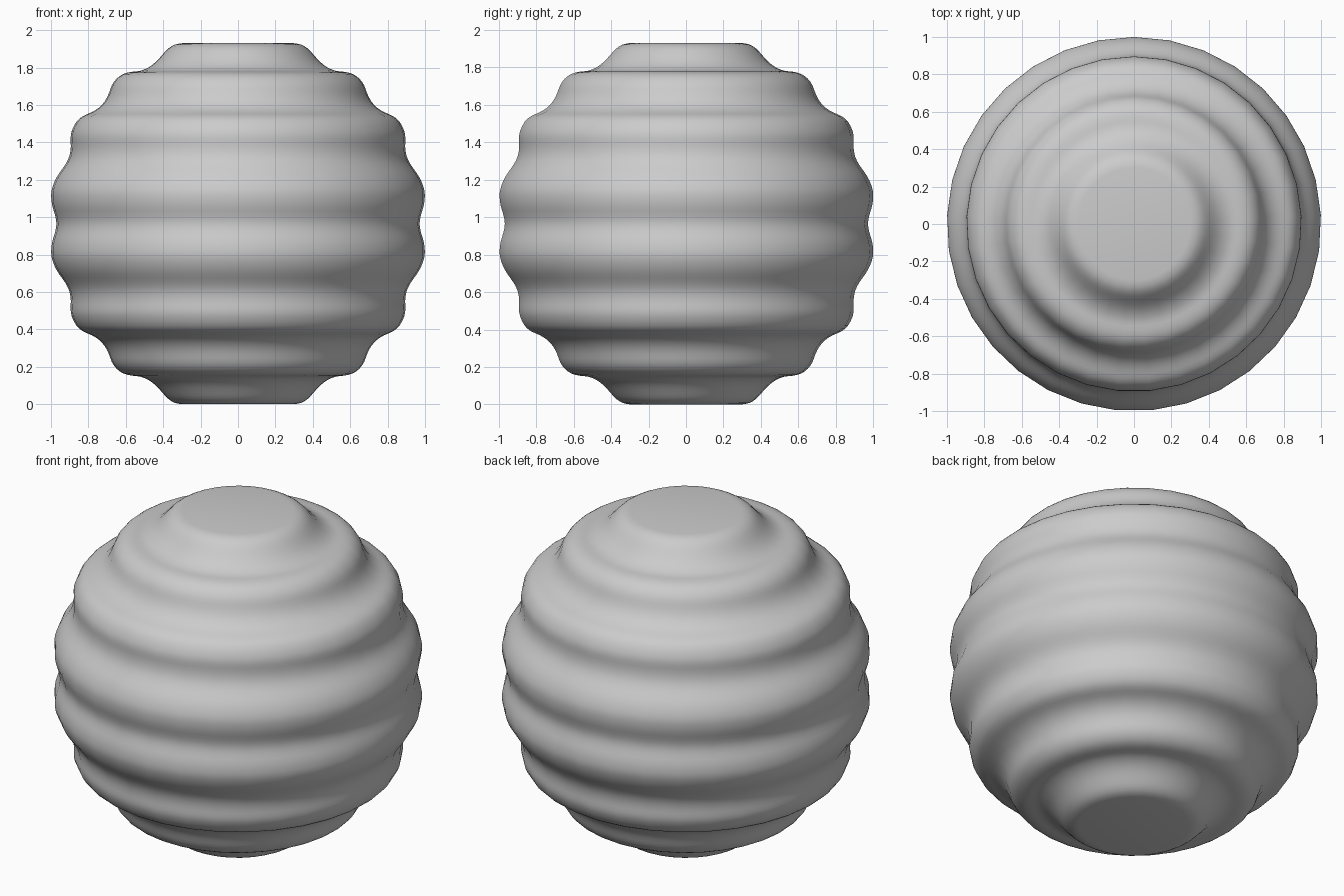
import bpy, bmesh, math
from mathutils import Vector

if "Cube" in bpy.data.objects:
    bpy.data.objects.remove(bpy.data.objects["Cube"])

SIDES = 33
MID = 0.965  # mirror height of the rippled profile

# Upper half of the profile (radius, height), from top rim down to the middle
upper = [(0.30, 1.93), (0.34, 1.922), (0.375, 1.90), (0.405, 1.868), (0.44, 1.83),
         (0.48, 1.80), (0.525, 1.782), (0.57, 1.777), (0.615, 1.765), (0.65, 1.74),
         (0.675, 1.705), (0.692, 1.66), (0.713, 1.62), (0.745, 1.585), (0.785, 1.56),
         (0.83, 1.54), (0.865, 1.51), (0.89, 1.46), (0.896, 1.42), (0.895, 1.375),
         (0.903, 1.325), (0.925, 1.28), (0.957, 1.235), (0.98, 1.195), (0.996, 1.15),
         (1.0, 1.11), (0.994, 1.06), (0.979, 1.01), (0.972, MID)]
profile = upper + [(r, 2 * MID - z) for r, z in reversed(upper[:-1])]


def smooth(pts):
    """Add one Catmull-Rom midpoint between neighbours."""
    v = [Vector(p) for p in pts]
    out = []
    for i in range(len(v) - 1):
        a, d = v[max(i - 1, 0)], v[min(i + 2, len(v) - 1)]
        out += [v[i], (9 * (v[i] + v[i + 1]) - a - d) / 16]
    return out + [v[-1]]


# Rippled lantern body, turned around z, with flat ends
bm = bmesh.new()
rings = []
for r, z in smooth(profile):
    ring = []
    for i in range(SIDES):
        a = math.pi / 2 + math.tau * i / SIDES
        ring.append(bm.verts.new((r * math.cos(a), r * math.sin(a), z)))
    rings.append(ring)
for hi, lo in zip(rings, rings[1:]):
    for i in range(SIDES):
        j = (i + 1) % SIDES
        bm.faces.new((hi[i], lo[i], lo[j], hi[j]))
bm.faces.new(rings[0])
bm.faces.new(rings[-1][::-1])
bmesh.ops.recalc_face_normals(bm, faces=bm.faces[:])
for f in bm.faces:
    f.smooth = True
mesh = bpy.data.meshes.new("lantern_body")
bm.to_mesh(mesh)
bm.free()
body = bpy.data.objects.new("lantern_body", mesh)
bpy.context.collection.objects.link(body)

# Single plain grey
grey = bpy.data.materials.new("light_grey")
grey.diffuse_color = (0.6, 0.6, 0.6, 1)
grey.use_nodes = True
grey.node_tree.nodes["Principled BSDF"].inputs["Base Color"].default_value = grey.diffuse_color
mesh.materials.append(grey)
